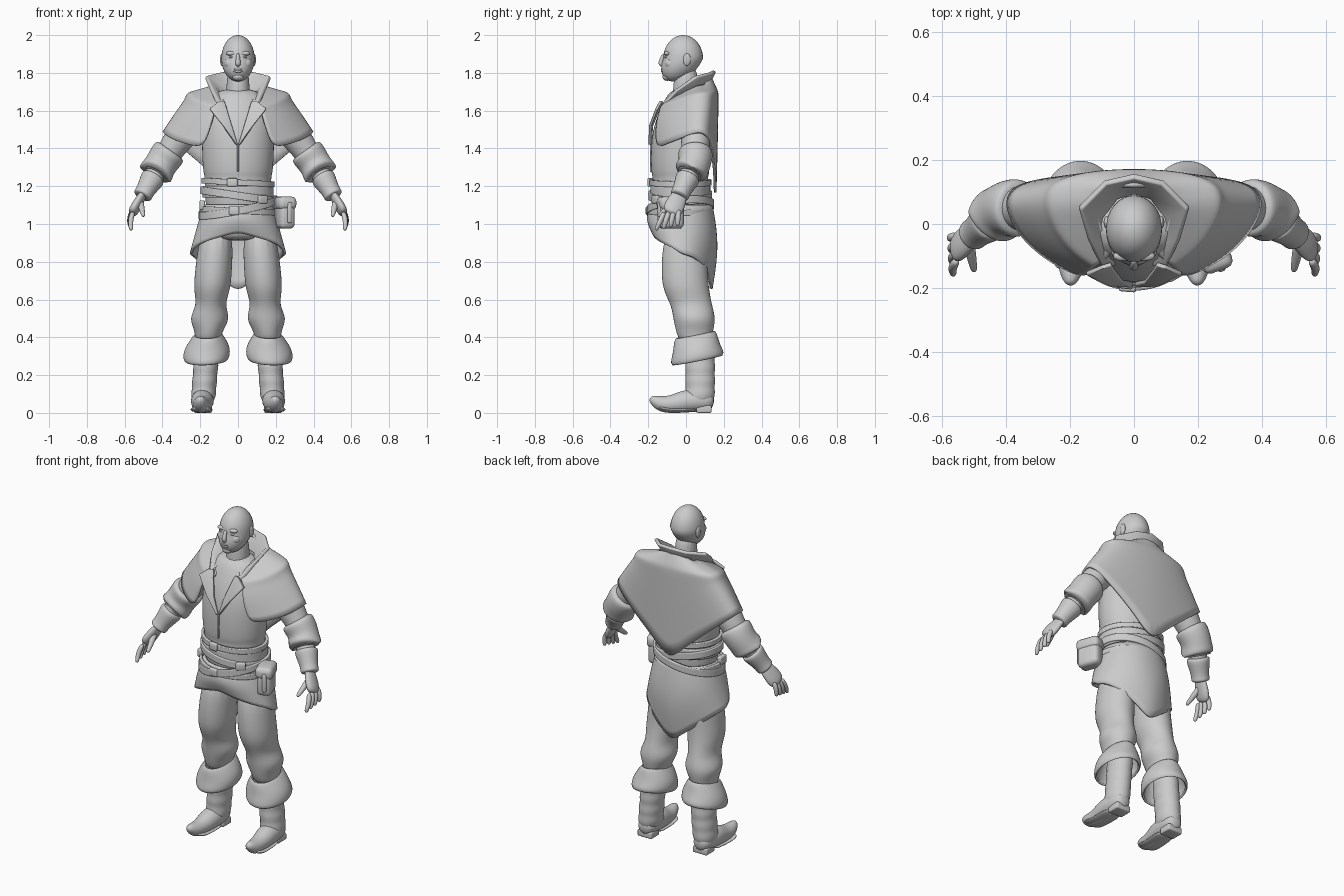
import bpy, bmesh
from math import cos, sin, pi, radians
from mathutils import Vector

cube = bpy.data.objects.get("Cube")
if cube:
    bpy.data.objects.remove(cube)

clay = bpy.data.materials.new("light_grey")
clay.use_nodes = True
clay.diffuse_color = (.6, .6, .6, 1)
clay.node_tree.nodes["Principled BSDF"].inputs["Base Color"].default_value = clay.diffuse_color


def finish(name, bm, mirror=False, smooth=True, thick=0, bevel=0):
    """Turn a bmesh into a shaded object with its modifiers."""
    bmesh.ops.recalc_face_normals(bm, faces=bm.faces)
    mesh = bpy.data.meshes.new(name)
    bm.to_mesh(mesh)
    bm.free()
    mesh.materials.append(clay)
    for polygon in mesh.polygons:
        polygon.use_smooth = True
    part = bpy.data.objects.new(name, mesh)
    bpy.context.collection.objects.link(part)
    if mirror:
        part.modifiers.new("mirror", "MIRROR")
    if smooth:
        subdivide = part.modifiers.new("subdivide", "SUBSURF")
        subdivide.levels = subdivide.render_levels = 2
    if thick:
        shell = part.modifiers.new("thickness", "SOLIDIFY")
        shell.thickness, shell.offset = thick, 0
    if bevel:
        rounding = part.modifiers.new("bevel", "BEVEL")
        rounding.width, rounding.segments = bevel, 3


def skin(name, rows, loop=True, caps=True, **options):
    """Bridge rows of points with quads, closing them into a tube when looped."""
    bm = bmesh.new()
    rows = [[bm.verts.new(point) for point in row] for row in rows]
    count = len(rows[0])
    for low, high in zip(rows, rows[1:]):
        for i in range(count if loop else count - 1):
            j = (i + 1) % count
            bm.faces.new((low[i], low[j], high[j], high[i]))
    if loop and caps:
        bm.faces.new(rows[0])
        bm.faces.new(rows[-1])
    finish(name, bm, **options)


def circle(sides):
    return [(cos(2 * pi * i / sides), sin(2 * pi * i / sides)) for i in range(sides)]


def stack(name, rings, line=lambda z: 0, slope=(0, 0), **options):
    """Loft level ovals given as (height, half width, half depth, y)."""
    skin(name, [[(line(z) + c * wide, y + s * deep, z + slope[0] * c * wide + slope[1] * (y + s * deep))
                 for c, s in circle(16)] for z, wide, deep, y in rings], **options)


def tube(name, path, flat=1, sides=12, **options):
    """Loft ovals square to a path of (point, radius)."""
    rows = []
    for i, (point, radius) in enumerate(path):
        along = path[min(i + 1, len(path) - 1)][0] - path[max(i - 1, 0)][0]
        across = along.cross(Vector((1, 0, 0))).normalized()
        outward = along.cross(across).normalized()
        rows.append([point + (across * c + outward * s * flat) * radius for c, s in circle(sides)])
    skin(name, rows, **options)


def ball(name, centre, size, reshape=lambda p: p, mirror=False):
    bm = bmesh.new()
    bmesh.ops.create_uvsphere(bm, u_segments=32, v_segments=20, radius=1)
    for vertex in bm.verts:
        vertex.co = Vector(centre) + reshape(vertex.co * Vector(size))
    finish(name, bm, mirror=mirror, smooth=False)


def box(name, centre, size, turn=0, bevel=.008, mirror=False):
    bm = bmesh.new()
    bmesh.ops.create_cube(bm, size=1)
    for vertex in bm.verts:
        x, y, z = vertex.co * Vector(size)
        spun = Vector((x * cos(turn) - y * sin(turn), x * sin(turn) + y * cos(turn), z))
        vertex.co = Vector(centre) + spun
    finish(name, bm, mirror=mirror, smooth=False, bevel=bevel)


# Head: an egg whose lower half slides forward into the jaw
def push_jaw(p):
    return p + Vector((0, min(p.z, 0) * .4, 0))


ball("head", (0, -.015, 1.877), (.088, .105, .123), push_jaw)
stack("neck", [(1.6, .08, .08, 0), (1.7, .06, .07, 0), (1.85, .06, .06, 0)])
nose_line = [((-.115, 1.905), .008), ((-.13, 1.87), .012), ((-.136, 1.85), .015), ((-.12, 1.837), .013)]
tube("nose", [(Vector((0, *spot)), radius) for spot, radius in nose_line])
ball("brow", (.035, -.1, 1.903), (.03, .016, .012), mirror=True)
ball("eye", (.034, -.102, 1.883), (.015, .012, .007), mirror=True)
ball("cheek", (.04, -.083, 1.85), (.032, .03, .03), mirror=True)
ball("ear", (.085, .005, 1.87), (.01, .02, .033), mirror=True)
for name, height in (("upper_lip", 1.82), ("lower_lip", 1.808)):
    ball(name, (0, -.123, height), (.024, .01, .007))
ball("chin", (0, -.1, 1.78), (.03, .025, .022))

# Jacket body with a closed front seam
stack("torso", [(.95, .17, .14, -.02), (1.2, .18, .15, -.03), (1.26, .18, .15, -.03), (1.27, .19, .16, -.03),
                (1.5, .2, .16, -.03), (1.65, .17, .12, 0), (1.72, .1, .08, 0)])
box("front_seam", (0, -.187, 1.35), (.008, .008, .15), bevel=.002)

# Shoulder cape: tiers swept from the front edge round to the back point, stepped at the shoulder seam
def cape_tier(reach, front, back, drop):
    row = []
    for degrees in range(30, 181, 15):
        s, c = sin(radians(degrees)), cos(radians(degrees))
        ahead, behind = max(c, 0), max(-c, 0)
        shoulder = 1.69 - .08 * ahead
        hem = 1.49 - .1 * ahead - (.34 * (1 - s) if behind else 0)
        x = reach * s * (1 - .12 * ahead)
        if degrees == 180:
            x, hem = 0, hem - .02
        row.append((x, .06 - front * ahead + back * behind ** .6, shoulder + (hem - shoulder) * drop))
    return row


skin("shoulder_cape", [cape_tier(.12, .16, .06, -.2), cape_tier(.24, .21, .1, -.04), cape_tier(.272, .22, .107, 0),
                       cape_tier(.278, .23, .105, .15), cape_tier(.32, .25, .103, .42), cape_tier(.4, .25, .095, 1)],
     loop=False, mirror=True, thick=.014)

# Standing collar and folded lapels, each strip running from an inner to an outer edge
collar = [(0, .15, 1.81), (.09, .13, 1.8), (.17, .05, 1.78), (.14, -.05, 1.71), (.1, -.135, 1.62)]
skin("collar", [[(x * .6, y * .8 - .02, z / 2 + .8), (x, y, z)] for x, y, z in collar],
     loop=False, smooth=False, mirror=True, thick=.02, bevel=.006)
lapel = [(.1, -.135, 1.65), (.15, -.155, 1.61), (.08, -.19, 1.52), (.01, -.195, 1.42)]
skin("lapel", [[((z - 1.41) * .3, y + .01, z), (x, y, z)] for x, y, z in lapel],
     loop=False, smooth=False, mirror=True, thick=.014, bevel=.004)

# Coat skirt: flares from the hips, short in front and pointed behind
skirt = []
for fall in (0, .3, .6, 1):
    row = []
    for step in range(13):
        turn = step / 12
        side = sin(pi * turn)
        hem = .96 - .22 * turn if turn < .5 else .64 + .2 * side
        row.append(((.18 + .07 * fall) * side if step < 12 else 0,
                    -.02 - (.155 + .03 * sin(pi * fall)) * cos(pi * turn), 1.1 + (hem - 1.1) * fall))
    skirt.append(row)
skin("coat_skirt", skirt, loop=False, mirror=True, thick=.015)

# Belts: sloping bands with buckles, and a pouch on the left hip
for name, height, half, grow, slope in (
        ("sash", 1.17, .03, .005, (0, 0)), ("upper_belt", 1.22, .015, .01, (-.05, 0)),
        ("middle_belt", 1.15, .02, .015, (-.15, 0)), ("lower_belt", 1.09, .02, .025, (.2, .1)),
        ("hip_belt", 1.07, .015, .02, (-.05, 0))):
    stack(name, [(height + side * half, .18 + grow, .15 + grow, -.03) for side in (-1, 0, 1)],
          slope=slope, caps=False, thick=.016)
for name, x, y, z in (("upper_buckle", -.03, -.19, 1.22), ("middle_buckle", .13, -.16, 1.13),
                      ("lower_buckle", -.02, -.2, 1.07)):
    box(name, (x, y, z), (.055, .025, .045), x * 4)
box("side_loop", (-.19, -.07, 1.1), (.03, .06, .05))
for name, z, size in (("pouch", 1.05, (.085, .13, .15)), ("pouch_flap", 1.11, (.1, .14, .07))):
    box(name, (.245, -.08, z), size, .35, .025)
box("pouch_strap", (.27, -.13, 1.06), (.025, .04, .11), .35)


# Trousers bunched at the knee; both legs lean outward toward the feet
def leg_line(height):
    return .19 - .08 * height


stack("pelvis", [(.91, .14, .11, -.01), (.95, .17, .13, -.01), (1.05, .18, .14, -.02)])
stack("trouser_leg", [(1, .09, .12, 0), (.75, .1, .125, -.01), (.65, .1, .125, 0), (.57, .073, .11, .03),
                      (.5, .115, .115, .045), (.43, .07, .1, .045), (.36, .07, .08, .05)], leg_line, mirror=True)

# Boots: wrinkled shafts, turned-down cuffs, curled toes and heels
shaft = [(.38 - .035 * i, .07 - .007 * (i % 2), .083 - .007 * (i % 2), .075) for i in range(9)]
stack("boot_shaft", shaft + [(.04, .055, .08, .06)], leg_line, mirror=True)
stack("boot_cuff", [(.4, .07, .1, .05), (.39, .08, .11, .05), (.33, .12, .12, .055), (.28, .12, .14, .06),
                    (.27, .11, .13, .06)], leg_line, (-.05, .2), caps=False, mirror=True, thick=.012)
foot = [(.15, .06, .04), (.1, .065, .06), (0, .065, .065), (-.07, .045, .05), (-.13, .045, .045),
        (-.17, .065, .03), (-.19, .08, .012)]
tube("boot_foot", [(Vector((.19 - y / 20, y, z)), radius) for y, z, radius in foot], mirror=True)
tube("boot_sole", [(Vector((.19 - y / 20, y, z)), .013) for y, z in ((.06, .02), (0, .015), (-.1, .013), (-.15, .03))],
     flat=4.5, mirror=True)
box("boot_heel", (.185, .095, .02), (.095, .08, .04), mirror=True)

# Arms follow one bent line: shoulder at 0, elbow at 1, wrist at 2 and on to the hand
shoulder, elbow, wrist = Vector((.22, .05, 1.58)), Vector((.4, .05, 1.33)), Vector((.5, -.03, 1.16))


def on_arm(reach):
    return shoulder.lerp(elbow, reach) if reach < 1 else elbow + (wrist - elbow) * (reach - 1)


for name, flat, profile in (
        ("sleeve", 1, ((-.1, .08), (.2, .09), (.6, .08), (.8, .07), (1.2, .06))),
        ("sleeve_cuff", 1, ((.75, .07), (.78, .1), (1, .09), (1.2, .09), (1.38, .1), (1.42, .09), (1.35, .06))),
        ("forearm", 1, ((1, .06), (1.5, .055), (2, .04))),
        ("gauntlet", 1, ((1.45, .055), (1.5, .07), (1.7, .06), (1.95, .05), (2.05, .055), (2.1, .04))),
        ("palm", .5, ((1.95, .04), (2.2, .05), (2.4, .057), (2.65, .05)))):
    tube(name, [(on_arm(reach), radius) for reach, radius in profile], flat, mirror=True)

# Fingers hang forward from the knuckles, with the thumb leading
for i, name in enumerate(("index", "middle", "ring", "little")):
    base = on_arm(2.55) + Vector((0, .025 * i - .04, .004 * i))
    tip = base + Vector((.012 + .003 * i, .013 * i - .045, -.1 + .004 * i))
    knuckle = base.lerp(tip, .5) + Vector((.01, 0, 0))
    tube(name + "_finger", [(base, .016), (knuckle, .015), (base.lerp(tip, .9), .013), (tip, .007)],
         sides=8, mirror=True)
base, tip = on_arm(2.2), Vector((.5, -.15, 1.04))
tube("thumb", [(base.lerp(tip, part), .02 - .01 * part ** 2) for part in (0, .4, .8, 1)], sides=8, mirror=True)
